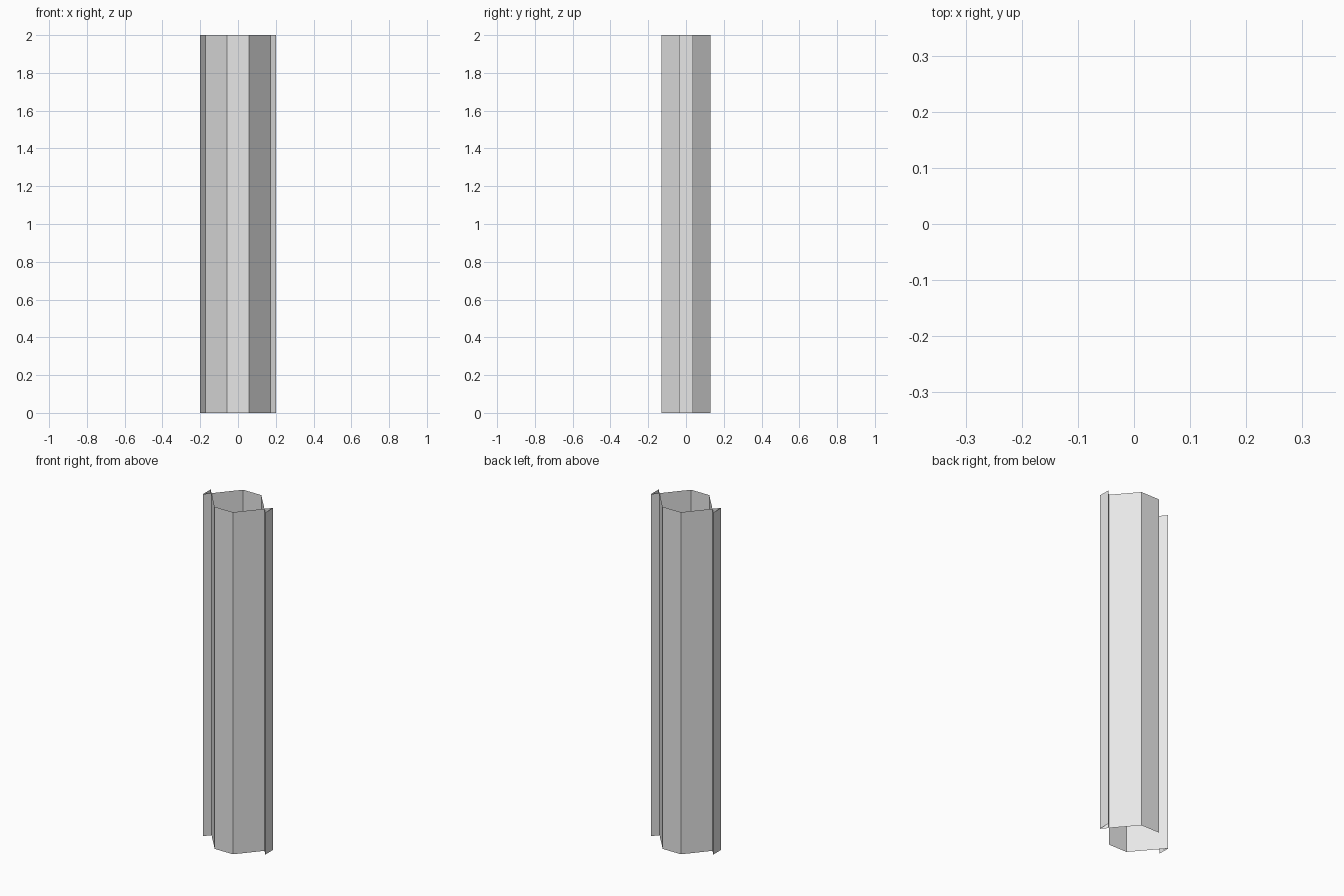
import bpy
import bmesh

if "Cube" in bpy.data.objects:
    bpy.data.objects.remove(bpy.data.objects["Cube"])

HEIGHT = 2.0

grey = bpy.data.materials.new("light_grey")
grey.diffuse_color = (0.8, 0.8, 0.8, 1.0)
grey.use_nodes = True
grey.node_tree.nodes["Principled BSDF"].inputs["Base Color"].default_value = grey.diffuse_color

# Closed cross-section: half profile whose slanted walls cross near x = 0.17,
# turned half a revolution for the other side
half = [(0.059, -0.131), (0.202, 0.036), (0.202, -0.036), (0.059, 0.131)]
profile = half + [(-x, -y) for x, y in half]

# Open-ended column: sweep the cross-section edges straight up
bm = bmesh.new()
ring = [bm.verts.new((x, y, 0)) for x, y in profile]
edges = [bm.edges.new((ring[i], ring[(i + 1) % len(ring)])) for i in range(len(ring))]
swept = bmesh.ops.extrude_edge_only(bm, edges=edges)["geom"]
bmesh.ops.translate(bm, vec=(0, 0, HEIGHT),
                    verts=[g for g in swept if isinstance(g, bmesh.types.BMVert)])

# Front, back and slanted walls face away from the axis
bm.normal_update()
for face in bm.faces:
    c = face.calc_center_median()
    if face.normal.x * c.x + face.normal.y * c.y < 0:
        face.normal_flip()

mesh = bpy.data.meshes.new("column_shell")
bm.to_mesh(mesh)
bm.free()
mesh.materials.append(grey)
column = bpy.data.objects.new("column_shell", mesh)
bpy.context.collection.objects.link(column)
